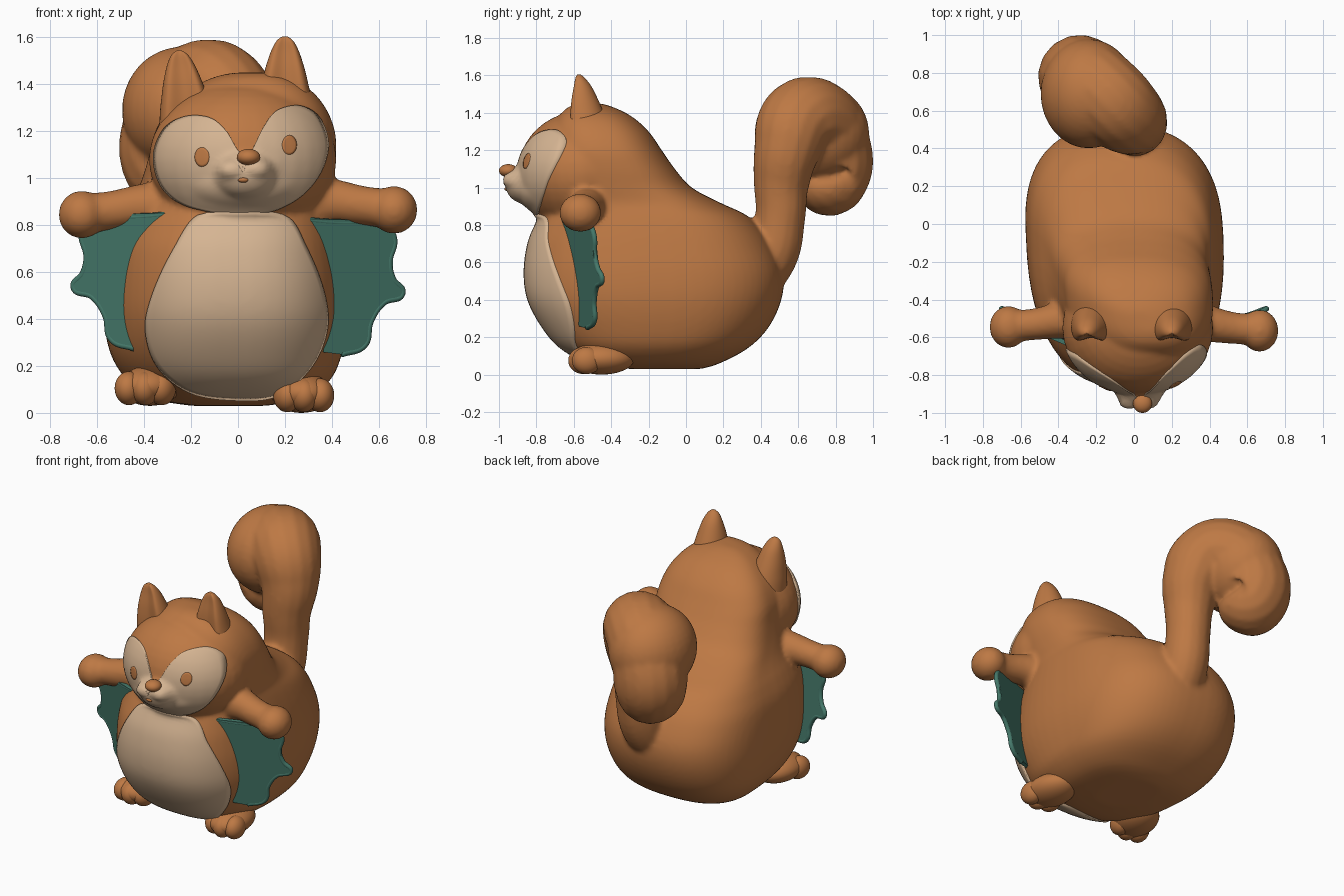
import bpy, bmesh
from math import sin, cos, pi, copysign
from mathutils import Vector, Matrix
from mathutils.bvhtree import BVHTree

if "Cube" in bpy.data.objects:
    bpy.data.objects.remove(bpy.data.objects["Cube"])


def material(name, rgb):
    m = bpy.data.materials.new(name)
    m.use_nodes = True
    m.diffuse_color = (*rgb, 1)
    m.node_tree.nodes["Principled BSDF"].inputs["Base Color"].default_value = (*rgb, 1)
    return m


FUR = material("orange fur", (0.51, 0.19, 0.058))
CREAM = material("cream fur", (0.67, 0.46, 0.29))
TEAL = material("teal membrane", (0.06, 0.19, 0.145))


def finish(name, bm, mat):
    bmesh.ops.remove_doubles(bm, verts=bm.verts, dist=0.0001)
    bmesh.ops.recalc_face_normals(bm, faces=bm.faces)
    me = bpy.data.meshes.new(name)
    bm.to_mesh(me)
    bm.free()
    me.shade_smooth()
    me.materials.append(mat)
    ob = bpy.data.objects.new(name, me)
    bpy.context.collection.objects.link(ob)
    return ob


def select(objs):
    bpy.ops.object.select_all(action='DESELECT')
    for o in objs:
        o.select_set(True)
    bpy.context.view_layer.objects.active = objs[0]


def spline(pts, closed, steps=8):
    """Smooth run of points through the given ones."""
    p = [Vector(q) for q in pts]
    n = len(p)
    out = []
    for i in range(n if closed else n - 1):
        ids = [i + k for k in (-1, 0, 1, 2)]
        a, b, c, d = (p[k % n] if closed else p[min(max(k, 0), n - 1)] for k in ids)
        for s in range(steps):
            t = s / steps
            out.append(0.5 * (2 * b + (c - a) * t + (2 * a - 5 * b + 4 * c - d) * t * t
                              + (3 * b - a - 3 * c + d) * t ** 3))
    return out if closed else out + [p[-1]]


def balls(name, specs, mat=FUR, turn=0):
    """Ellipsoids given as (centre, radii), in one object."""
    bm = bmesh.new()
    for c, r in specs:
        mx = Matrix.Translation(c) @ Matrix.Rotation(turn, 4, 'Z') @ Matrix.Diagonal((*r, 1))
        bmesh.ops.create_uvsphere(bm, u_segments=32, v_segments=20, radius=1, matrix=mx)
    return finish(name, bm, mat)


def loft(name, slices, dent=0, power=2, middle=0.5, skew=0, n=64):
    """Stack of ovals: (z, front y, back y, centre x, half width)."""
    bm = bmesh.new()
    rings = []
    for z, yf, yb, xc, hw in spline(slices, False, 4):
        ring = []
        yc = yf + (yb - yf) * middle
        for i in range(n):
            a = 2 * pi * i / n
            c, s = (copysign(abs(v) ** (2 / power), v) for v in (cos(a), sin(a)))
            d = yb - yc if s > 0 else yc - yf
            y = yc + d * s + dent * d * max(0, -s) ** 4
            ring.append(bm.verts.new((xc + hw * c - skew * s, y, z)))
        rings.append(ring)
    for lo, hi in zip(rings, rings[1:]):
        for i in range(n):
            j = (i + 1) % n
            bm.faces.new((lo[i], lo[j], hi[j], hi[i]))
    bm.faces.new(rings[0])
    bm.faces.new(rings[-1])
    return finish(name, bm, FUR)


def tube(name, pts, mat=FUR):
    """Smooth tube through (x, y, z, radius) points."""
    cu = bpy.data.curves.new(name, 'CURVE')
    cu.dimensions = '3D'
    cu.bevel_depth = 1
    cu.bevel_resolution = 6
    cu.use_fill_caps = True
    sp = cu.splines.new('BEZIER')
    sp.radius_interpolation = 'CARDINAL'
    sp.bezier_points.add(len(pts) - 1)
    for bp, p in zip(sp.bezier_points, pts):
        bp.co, bp.radius = p[:3], p[3]
        bp.handle_left_type = bp.handle_right_type = 'AUTO'
    ob = bpy.data.objects.new(name, cu)
    bpy.context.collection.objects.link(ob)
    select([ob])
    bpy.ops.object.convert(target='MESH')
    bm = bmesh.new()
    bm.from_mesh(ob.data)
    bpy.data.objects.remove(ob)
    return finish(name, bm, mat)


def patch(name, tree, outline, centre, lift, mat, rings=22):
    """Thin plate laid over the body from the front, with its rim sunk in."""
    bm = bmesh.new()
    c = Vector(centre)

    def drop(p, h):
        hit, nor, _, _ = tree.ray_cast(Vector((p.x, -2, p.y)), Vector((0, 1, 0)))
        if hit is None or hit.y > -0.3:
            hit, nor, _, _ = tree.find_nearest(Vector((p.x, -0.6, p.y)))
        return bm.verts.new(hit + nor * h)

    mid = drop(c, lift)
    prev = None
    for k in range(1, rings + 2):
        h = lift if k <= rings else -0.01
        ring = [drop(c + (o - c) * min(k / rings, 1), h) for o in outline]
        for i in range(len(ring)):
            j = (i + 1) % len(ring)
            bm.faces.new((prev[i], prev[j], ring[j], ring[i]) if prev else (mid, ring[j], ring[i]))
        prev = ring
    return finish(name, bm, mat)


# Trunk running up into the back of the head
trunk = loft("body", [
    (.03, -.3, .08, -.04, .15), (.06, -.5, .18, -.04, .32), (.14, -.66, .33, -.04, .43),
    (.25, -.76, .44, -.05, .49), (.4, -.84, .51, -.05, .52), (.55, -.86, .52, -.05, .52),
    (.7, -.84, .46, -.05, .5), (.8, -.8, .385, -.04, .47), (.86, -.77, .31, -.03, .445),
    (.92, -.75, .18, -.02, .42), (1, -.74, .03, 0, .405), (1.1, -.74, -.06, .02, .395),
    (1.2, -.74, -.13, .03, .38), (1.3, -.72, -.2, .04, .33), (1.38, -.68, -.29, .05, .25),
    (1.43, -.63, -.39, .05, .15), (1.45, -.57, -.46, .05, .06)],
    power=2.5, middle=.58, skew=.03)
head = balls("head", [
    ((.02, -.55, 1.08), (.4, .35, .33)), ((.02, -.7, .99), (.27, .2, .14)),
    ((.03, -.86, 1.02), (.13, .1, .1)),
    ((-.025, -.92, 1.035), (.06, .055, .04)), ((.075, -.92, 1.04), (.06, .055, .04))])

# Tail rising and curling back over itself into a plump tip
tail = tube("tail", [
    (-.03, .34, .46, .13), (-.01, .46, .64, .14), (0, .505, .85, .135), (0, .51, 1.02, .15),
    (0, .54, 1.2, .18), (-.07, .6, 1.35, .215), (-.17, .7, 1.36, .22),
    (-.26, .765, 1.24, .22), (-.28, .77, 1.08, .22), (-.25, .74, 1.04, .19),
    (-.2, .7, 1.1, .1), (-.18, .72, 1.15, .02)])
plume = balls("tail_plume", [((-.24, .69, 1.29), (.255, .29, .27))])

# Arms, reaching sideways
arms = []
for s, name in ((1, "left_arm"), (-1, "right_arm")):
    dy, dz = (0, .01) if s > 0 else (.02, -.01)
    arms.append(tube(name, [(s * x, y + dy, z + dz, r) for x, y, z, r in (
        (.22, -.5, .87, .13), (.4, -.53, .89, .1), (.52, -.55, .875, .085), (.64, -.56, .86, .085))]))
    arms.append(balls(name.replace("arm", "hand"),
                      [((s * .665, -.565 + dy, .855 + dz), (.1, .112, .102))]))

# Fuse the large fur parts into one soft body
select([trunk, head, tail, plume] + arms)
bpy.ops.object.join()
mod = trunk.modifiers.new("fuse", 'REMESH')
mod.mode = 'VOXEL'
mod.voxel_size = 0.014
mod.use_smooth_shade = True
mod = trunk.modifiers.new("soften", 'SMOOTH')
mod.factor = 0.5
mod.iterations = 8
bpy.ops.object.convert(target='MESH')
trunk.data.shade_smooth()
tree = BVHTree.FromPolygons([v.co for v in trunk.data.vertices],
                            [p.vertices for p in trunk.data.polygons])

# Cream belly and face mask
patch("belly", tree, spline([
    (0, .86), (-.17, .84), (-.27, .7), (-.355, .52), (-.39, .36), (-.34, .2), (-.2, .09), (0, .06),
    (.17, .08), (.31, .2), (.375, .36), (.36, .52), (.29, .7), (.2, .84)], True),
    (0, .45), .009, CREAM)
patch("face_mask", tree, spline([
    (.04, 1.09), (.005, 1.11), (-.05, 1.2), (-.12, 1.255), (-.22, 1.26), (-.31, 1.21),
    (-.355, 1.1), (-.33, .98), (-.25, .9), (-.12, .86), (.02, .85), (.15, .865), (.27, .93),
    (.35, 1.03), (.38, 1.15), (.34, 1.26), (.26, 1.305), (.165, 1.285), (.11, 1.22),
    (.065, 1.13)], True), (.02, 1.02), .008, CREAM)

# Eyes, nose and mouth
for name, x, z in (("right_eye", -.15, 1.09), ("left_eye", .215, 1.14)):
    ring = [Vector((x + .03 * cos(i * pi / 16), z + .04 * sin(i * pi / 16))) for i in range(32)]
    patch(name, tree, ring, (x, z), .011, FUR, 4)
balls("nose", [((.045, -.95, 1.09), (.05, .05, .035))])
balls("tongue", [((.022, -.955, .993), (.024, .016, .012))])

# Ears with hollowed fronts
for name, x, dz, lean in (("left_ear", .2, 0, 0), ("right_ear", -.215, -.06, -.035)):
    loft(name, [(z + dz, yf, yb, x + lean * (z - 1.3) / .3, hw) for z, yf, yb, hw in (
        (1.26, -.67, -.4, .125), (1.34, -.67, -.42, .113), (1.4, -.665, -.44, .1),
        (1.47, -.65, -.47, .083), (1.54, -.625, -.505, .06), (1.585, -.605, -.54, .036),
        (1.605, -.585, -.565, .01))], dent=.55)

# Feet with three soft toes each
for name, x, y, z, turn in (("left_foot", .27, -.45, .085, .1), ("right_foot", -.375, -.43, .115, -.2)):
    toes = [((x + t * .07 + sin(turn) * .1, y - .1 + abs(t) * .02, z - .01),
             (.06, .08, .072)) for t in (-1, 0, 1)]
    balls(name, [((x, y, z), (.13, .175, .085))] + toes, turn=turn)

# Gliding membranes hung below the arms, with a raised scalloped rim
EDGE = [(.62, .82), (.665, .74), (.645, .64), (.66, .57), (.7, .51), (.62, .47), (.565, .39),
        (.54, .29), (.44, .25)]
for s, name in ((1, "left_wing"), (-1, "right_wing")):
    shift = 0 if s > 0 else .025

    def place(x, z):
        return Vector((s * x, -.66 + (x - .28) * .42 + (.8 - z) * .12, z + shift))

    bm = bmesh.new()
    outline = spline([place(*p) for p in EDGE], False, 4)
    outline += [place(*p) for p in ((.36, .26), (.36, .5), (.26, .7), (.24, .83))]
    bm.faces.new([bm.verts.new(p) for p in outline])
    bmesh.ops.triangulate(bm, faces=bm.faces)
    wing = finish(name, bm, TEAL)
    wing.data.shade_flat()
    mod = wing.modifiers.new("thickness", 'SOLIDIFY')
    mod.thickness = 0.024
    mod.offset = 0
    tube(name + "_rim", [(*place(*p), .014) for p in EDGE], TEAL)
    tube(name + "_top_rim", [(*place(x, z), .013) for x, z in ((.26, .825), (.45, .81), (.62, .82))], TEAL)
